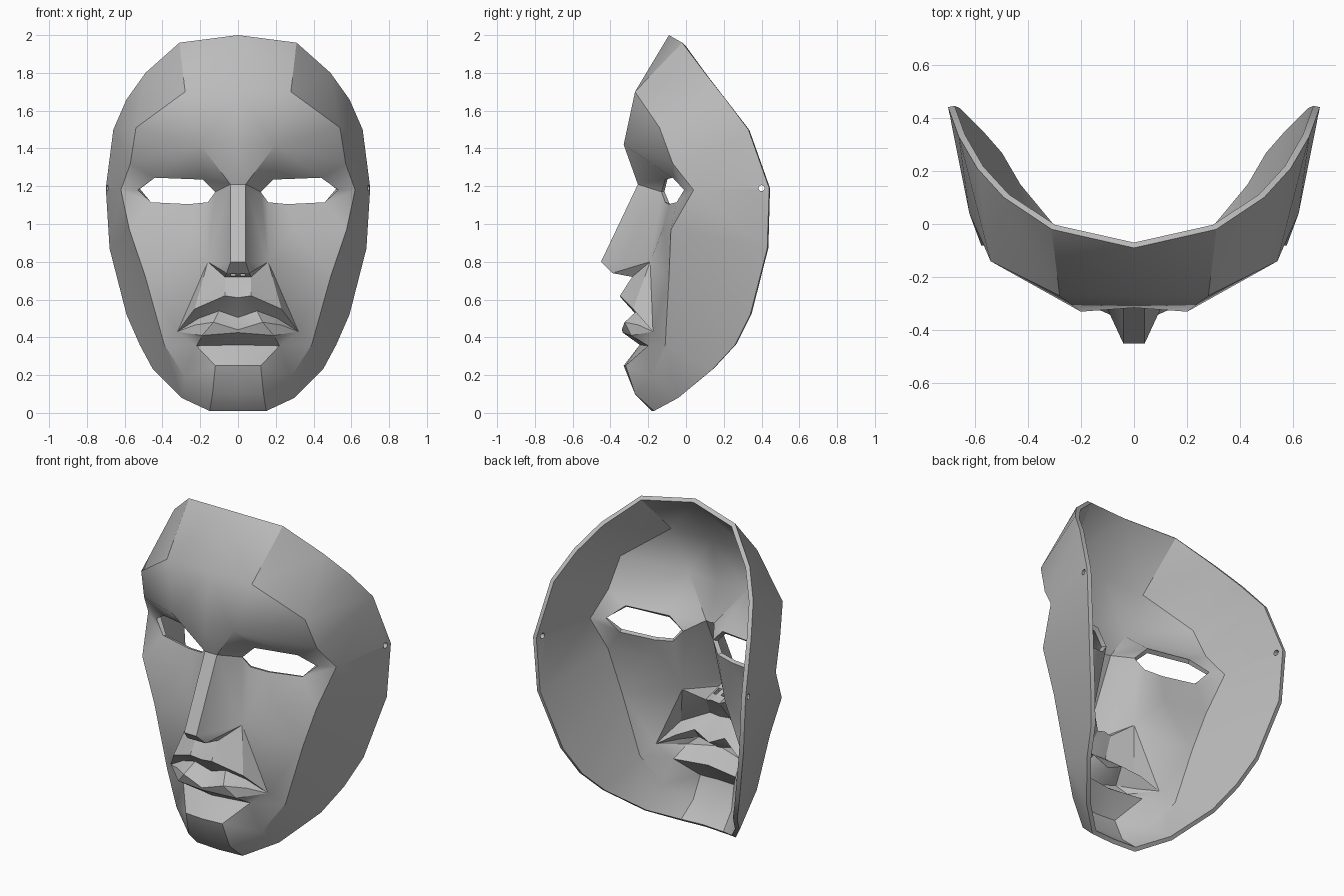
import bpy, bmesh, math
from mathutils import Vector

cube = bpy.data.objects.get("Cube")
if cube:
    bpy.data.objects.remove(cube, do_unlink=True)

# One plain grey material
grey = bpy.data.materials.new("mask_grey")
grey.use_nodes = True
colour = (0.5, 0.5, 0.5, 1)
grey.diffuse_color = colour
grey.node_tree.nodes["Principled BSDF"].inputs["Base Color"].default_value = colour

bm = bmesh.new()
known = {}


def vert(point):
    """Return the shared vertex at a point."""
    if point not in known:
        known[point] = bm.verts.new(point)
    return known[point]


def face(*points):
    bm.faces.new([vert(p) for p in points])


def strip(first, second):
    """Join two contour lines, always stepping across the shorter diagonal."""
    i = j = 0
    while i < len(first) - 1 or j < len(second) - 1:
        a, b = first[i], second[j]
        step_a = step_b = math.inf
        if i < len(first) - 1:
            step_a = (Vector(first[i + 1]) - Vector(b)).length
        if j < len(second) - 1:
            step_b = (Vector(second[j + 1]) - Vector(a)).length
        if step_a < step_b:
            i += 1
            corners = (a, first[i], b)
        else:
            j += 1
            corners = (a, second[j], b)
        if len(set(corners)) == len(corners):
            face(*corners)


# Contour lines of one half, from the middle outwards or from top to bottom
rim = [(0, -.09, 2), (.31, -.02, 1.96), (.49, .1, 1.8), (.59, .21, 1.66),
       (.66, .33, 1.5), (.7, .44, 1.19), (.68, .43, .87), (.59, .34, .52),
       (.52, .26, .36), (.45, .14, .23), (.3, -.04, .08), (.15, -.17, .01), (0, -.18, .01)]
brow_tip, eye_ridge = (.57, -.07, 1.32), (.62, .04, 1.18)
forehead = [(0, -.27, 1.7), (.28, -.27, 1.7), (.54, -.14, 1.51), brow_tip]
cheek_top, cheek_low, jaw = (.575, -.08, .97), (.49, -.09, .72), (.39, -.11, .36)
jaw_low = (.28, -.18, .19)
chin_bottom = [(0, -.27, .1), (.135, -.27, .1)]
brow = [(0, -.315, 1.425), (.2, -.33, 1.42), brow_tip]

eye_inner, eye_outer = (.12, -.13, 1.17), (.53, -.01, 1.18)
eye_upper = [eye_inner, (.185, -.11, 1.235), (.44, -.07, 1.245), eye_outer]
lid_inner, lid_mid, lid_outer = (.16, -.11, 1.115), (.26, -.09, 1.105), (.46, -.05, 1.115)
leaf = (.3, -.12, .98)

nose_root = [(0, -.255, 1.21), (.04, -.255, 1.21)]
nose_tip = [(0, -.45, .8), (.04, -.45, .8)]
nose_under = [(0, -.39, .74), (.06, -.39, .74)]
nose_base = [(0, -.285, .72), (.07, -.285, .72)]
wing = (.16, -.19, .8)

corner = (.32, -.175, .43)
lip_top = [(0, -.345, .61), (.07, -.35, .62), (.23, -.28, .55), corner]
mouth = [(0, -.25, .505), (.1, -.26, .54), (.21, -.22, .5), corner]
lip_low = [(0, -.34, .44), (.13, -.325, .48), (.23, -.25, .465), corner]
lip_under = [(0, -.335, .425), (.19, -.29, .41), corner]
crease = [(0, -.245, .36), (.22, -.2, .355)]
chin = [(0, -.33, .25), (.12, -.32, .25)]

# Side shell from the rim to the front planes, split at the sharp edges
strip(rim[:2], forehead[:2])
strip(rim[1:5], forehead[1:3])
strip(rim[4:6], [forehead[2], brow_tip, eye_ridge])
strip(rim[5:8], [eye_ridge, cheek_top, cheek_low])
strip(rim[7:9], [cheek_low, jaw])
strip(rim[8:11], [jaw, jaw_low])
strip(rim[10:12], [jaw_low, chin_bottom[1]])
strip(rim[:10:-1], chin_bottom)

# Forehead, brow and eye socket
strip(forehead, brow)
strip(brow[:2], nose_root)
strip([nose_root[1], brow[1]], eye_upper[:2])
strip(brow[1:], eye_upper[1:3])
strip([brow_tip, eye_ridge], eye_upper[2:])

# Nose
for upper, lower in ((nose_root, nose_tip), (nose_tip, nose_under), (nose_under, nose_base)):
    face(*upper, *reversed(lower))
face(nose_root[1], eye_inner, wing, nose_tip[1])
face(nose_tip[1], wing, nose_under[1])
face(nose_under[1], wing, nose_base[1])

# Cheek
strip([wing], [eye_inner, lid_inner, lid_mid, leaf, cheek_low, corner])
strip([eye_outer, lid_outer], [eye_ridge, cheek_top])
face(lid_mid, lid_outer, leaf)
face(lid_outer, cheek_top, leaf)
face(leaf, cheek_top, cheek_low)
face(corner, cheek_low, jaw)

# Mouth and chin
strip([*nose_base, wing], lip_top)
strip(lip_top, mouth)
strip(mouth, lip_low)
strip(lip_low, lip_under)
strip(lip_under[:2], crease)
face(lip_under[1], corner, crease[1])
face(*crease, *reversed(chin))
face(*chin, *reversed(chin_bottom))
face(corner, jaw, crease[1])
strip([crease[1], chin[1]], [jaw, jaw_low])
face(chin[1], jaw_low, chin_bottom[1])

# Mirrored half with outward normals
mirrored = bmesh.ops.duplicate(bm, geom=bm.verts[:] + bm.edges[:] + bm.faces[:])["geom"]
for v in mirrored:
    if isinstance(v, bmesh.types.BMVert):
        v.co.x *= -1
bmesh.ops.remove_doubles(bm, verts=bm.verts[:], dist=.0005)
bmesh.ops.recalc_face_normals(bm, faces=bm.faces[:])
bm.normal_update()
if sum(f.normal.y * f.calc_area() for f in bm.faces) > 0:
    bmesh.ops.reverse_faces(bm, faces=bm.faces[:])

mesh = bpy.data.meshes.new("face_mask")
bm.to_mesh(mesh)
bm.free()
mesh.materials.append(grey)
mask = bpy.data.objects.new("face_mask", mesh)
bpy.context.collection.objects.link(mask)
bpy.ops.object.select_all(action="DESELECT")
bpy.context.view_layer.objects.active = mask
mask.select_set(True)

# Wall thickness
shell = mask.modifiers.new("wall", "SOLIDIFY")
shell.thickness = .025
shell.offset = -1
shell.use_even_offset = True
bpy.ops.object.modifier_apply(modifier="wall")


def cut(cutter):
    """Cut a hole in the mask and drop the cutter."""
    cutter.hide_render = True
    bpy.context.view_layer.objects.active = mask
    hole = mask.modifiers.new("hole", "BOOLEAN")
    hole.operation = "DIFFERENCE"
    hole.solver = "EXACT"
    hole.object = cutter
    bpy.ops.object.modifier_apply(modifier="hole")
    bpy.data.objects.remove(cutter, do_unlink=True)


# Strap holes and nostrils
for side in (-1, 1):
    bpy.ops.mesh.primitive_cylinder_add(vertices=12, radius=.016, depth=.2,
                                        location=(side * .69, .4, 1.19),
                                        rotation=(0, math.pi / 2, 0))
    cut(bpy.context.object)
    bpy.ops.mesh.primitive_cube_add(size=1, location=(side * .025, -.335, .73))
    bpy.context.object.scale = (.022, .05, .08)
    cut(bpy.context.object)

bpy.ops.object.select_all(action="DESELECT")
mask.select_set(True)
bpy.context.view_layer.objects.active = mask
bpy.ops.object.shade_smooth_by_angle(angle=math.radians(30))
